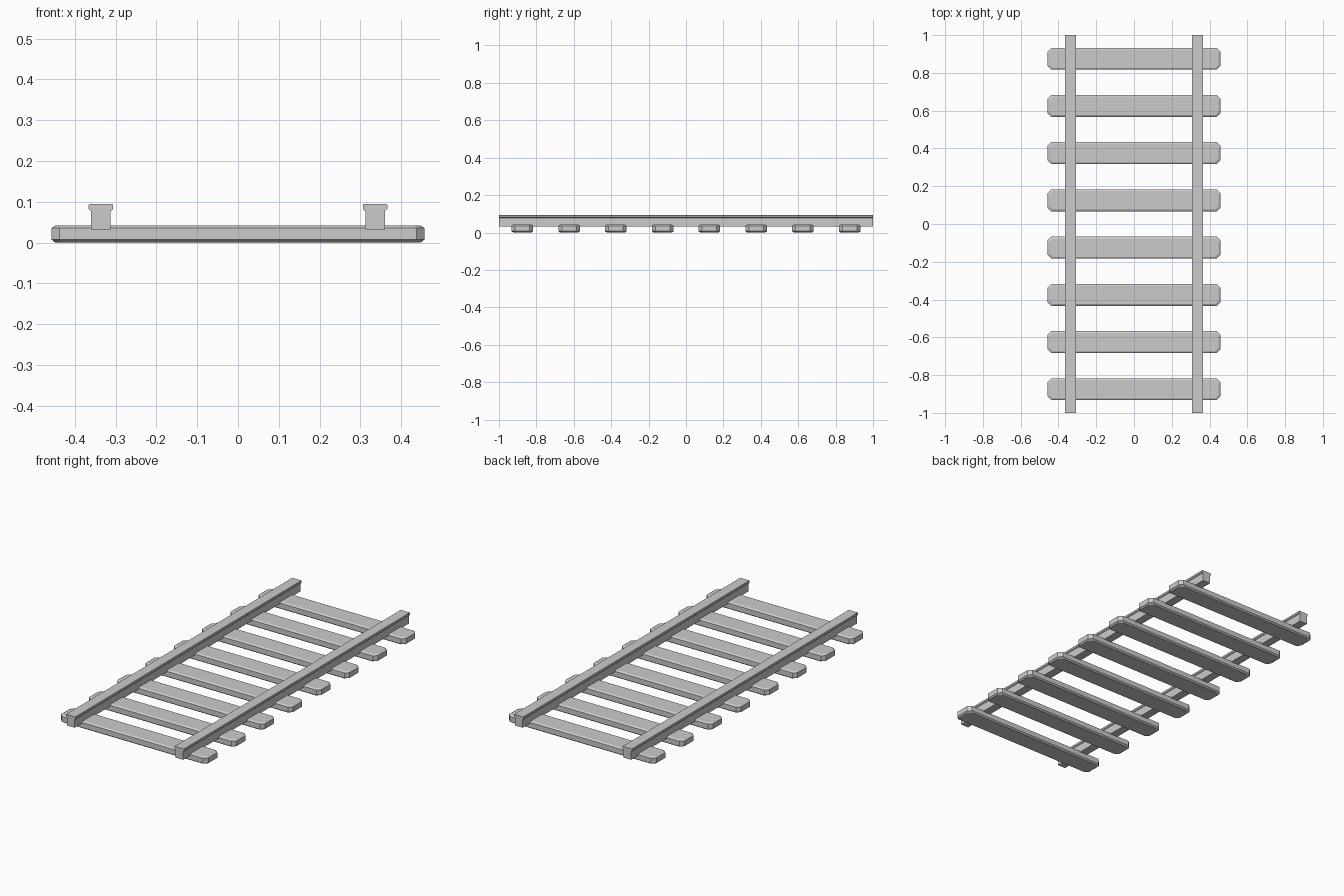
import bpy
import bmesh

if "Cube" in bpy.data.objects:
    bpy.data.objects.remove(bpy.data.objects["Cube"], do_unlink=True)

grey = bpy.data.materials.new("light_grey")
grey.use_nodes = True
colour = (0.6, 0.6, 0.6, 1)
grey.diffuse_color = colour
grey.node_tree.nodes["Principled BSDF"].inputs["Base Color"].default_value = colour


def loft(name, rings, location):
    """Join rings of equal point count and cap both ends."""
    bm = bmesh.new()
    loops = [[bm.verts.new(p) for p in ring] for ring in rings]
    for a, b in zip(loops, loops[1:]):
        for i in range(len(a)):
            j = (i + 1) % len(a)
            bm.faces.new((a[i], a[j], b[j], b[i]))
    bm.faces.new(loops[0][::-1])
    bm.faces.new(loops[-1])
    bmesh.ops.recalc_face_normals(bm, faces=bm.faces)
    mesh = bpy.data.meshes.new(name)
    bm.to_mesh(mesh)
    bm.free()
    mesh.materials.append(grey)
    obj = bpy.data.objects.new(name, mesh)
    obj.location = location
    bpy.context.collection.objects.link(obj)
    return obj


def octagon(inset, z):
    """Rectangle with cut corners, shrunk by the inset."""
    x, y, cut = 0.457 - inset, 0.058 - inset, 0.019
    quarter = [(x, y - cut), (x - cut, y)]
    half = quarter + [(-px, py) for px, py in reversed(quarter)]
    return [(px, py, z) for px, py in half + [(-px, -py) for px, py in half]]


# Sleepers: cut corners with chamfered top and bottom edges
for i in range(8):
    rings = [octagon(0.009, 0), octagon(0, 0.007),
             octagon(0, 0.036), octagon(0.009, 0.042)]
    loft(f"sleeper_{i + 1}", rings, (0, (i - 3.5) * 0.25, 0))

# Rails: narrow web under a wider, slightly chamfered head
side = [(0.024, 0.032), (0.024, 0.078), (0.027, 0.079),
        (0.03, 0.082), (0.03, 0.092), (0.028, 0.094)]
profile = side + [(-x, z) for x, z in reversed(side)]
for name, x in (("left_rail", 0.336), ("right_rail", -0.336)):
    loft(name, [[(px, y, z) for px, z in profile] for y in (-1, 1)], (x, 0, 0))
